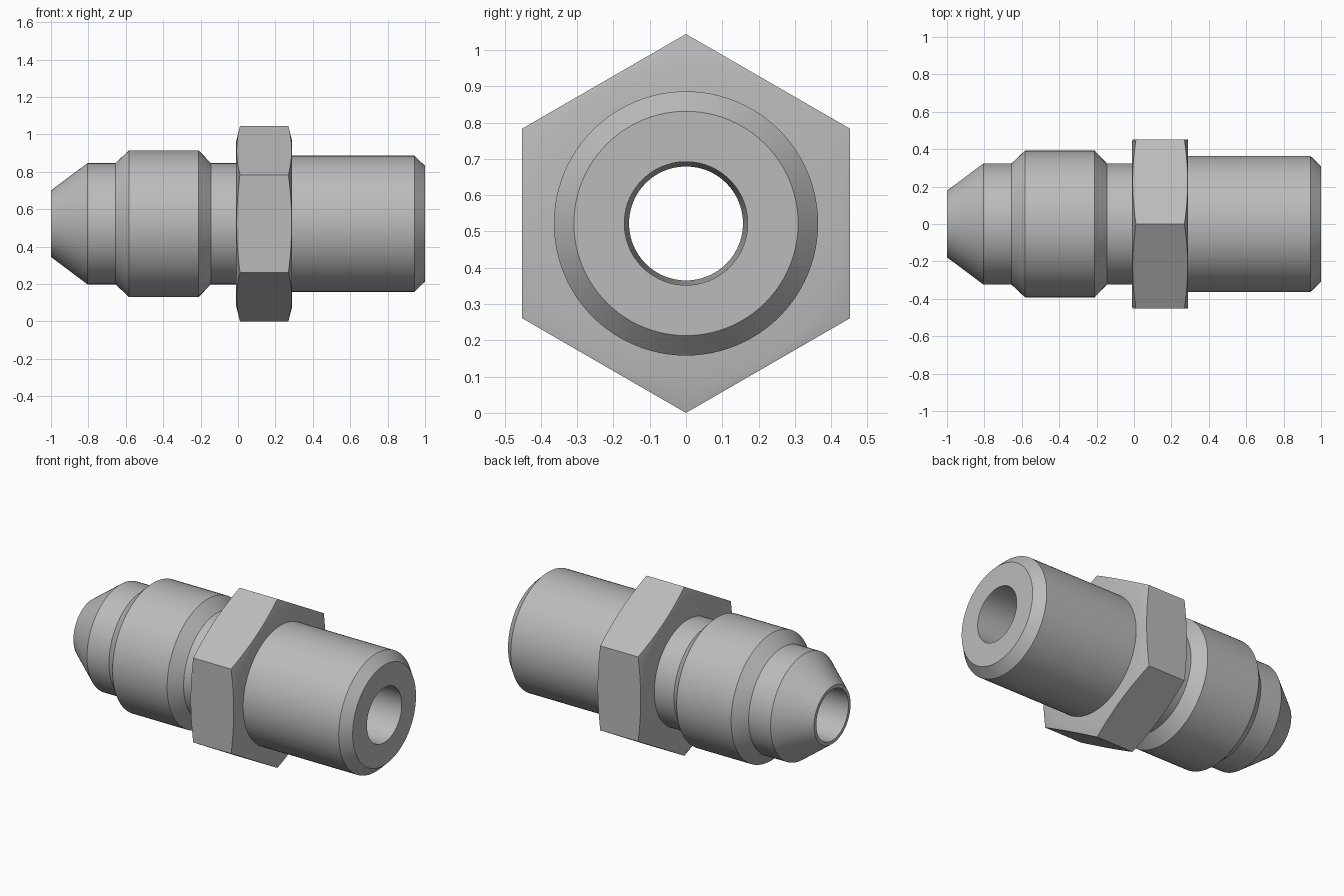
import bpy
import bmesh
from math import cos, sin, pi, radians

cube = bpy.data.objects.get("Cube")
if cube:
    bpy.data.objects.remove(cube, do_unlink=True)

SEGMENTS = 96
AXIS_Z = 0.522          # height of the fitting's centre line
HEX_CORNER = 0.522      # centre to hex corner

steel = bpy.data.materials.new("steel_grey")
steel.use_nodes = True
grey = (0.5, 0.5, 0.5, 1)
steel.diffuse_color = grey
steel.node_tree.nodes["Principled BSDF"].inputs["Base Color"].default_value = grey


def hex_radius(angle):
    """Distance from the axis to the hexagon's edge, with a corner straight up."""
    offset = (angle - pi / 2) % (pi / 3) - pi / 6
    return HEX_CORNER * cos(pi / 6) / cos(offset)


def lathe(name, profile_at):
    """Spin a closed (x, radius) profile round the x axis; it may vary with angle."""
    bm = bmesh.new()
    rings = []
    for i in range(SEGMENTS):
        a = 2 * pi * i / SEGMENTS
        rings.append([bm.verts.new((x, r * cos(a), AXIS_Z + r * sin(a)))
                      for x, r in profile_at(a)])
    for i, ring in enumerate(rings):
        following = rings[(i + 1) % SEGMENTS]
        for j in range(len(ring)):
            k = (j + 1) % len(ring)
            bm.faces.new((ring[j], ring[k], following[k], following[j]))
    bmesh.ops.recalc_face_normals(bm, faces=bm.faces[:])
    mesh = bpy.data.meshes.new(name)
    bm.to_mesh(mesh)
    bm.free()
    mesh.materials.append(steel)
    obj = bpy.data.objects.new(name, mesh)
    bpy.context.collection.objects.link(obj)
    bpy.ops.object.select_all(action="DESELECT")
    obj.select_set(True)
    bpy.context.view_layer.objects.active = obj
    bpy.ops.object.shade_smooth_by_angle(angle=radians(30))
    return obj


# Turned body: flared nose, collar, neck, pipe end and tapered through bore
body_profile = [
    (-1.0, 0.178), (-0.805, 0.324), (-0.655, 0.324), (-0.583, 0.392),
    (-0.21, 0.392), (-0.145, 0.324), (0.14, 0.324), (0.14, 0.364),
    (0.943, 0.364), (1.0, 0.309), (1.0, 0.17), (-1.0, 0.157),
]
lathe("fitting_body", lambda a: body_profile)


# Hex nut with conical chamfers that cut the corners on both sides
def nut_profile(angle):
    left, right, inner, chamfer = -0.01, 0.29, 0.3, 0.44
    r = hex_radius(angle)
    cut = (r - chamfer) * 0.25
    return [(left, inner), (left, chamfer), (left + cut, r),
            (right - cut, r), (right, chamfer), (right, inner)]


lathe("hex_nut", nut_profile)
